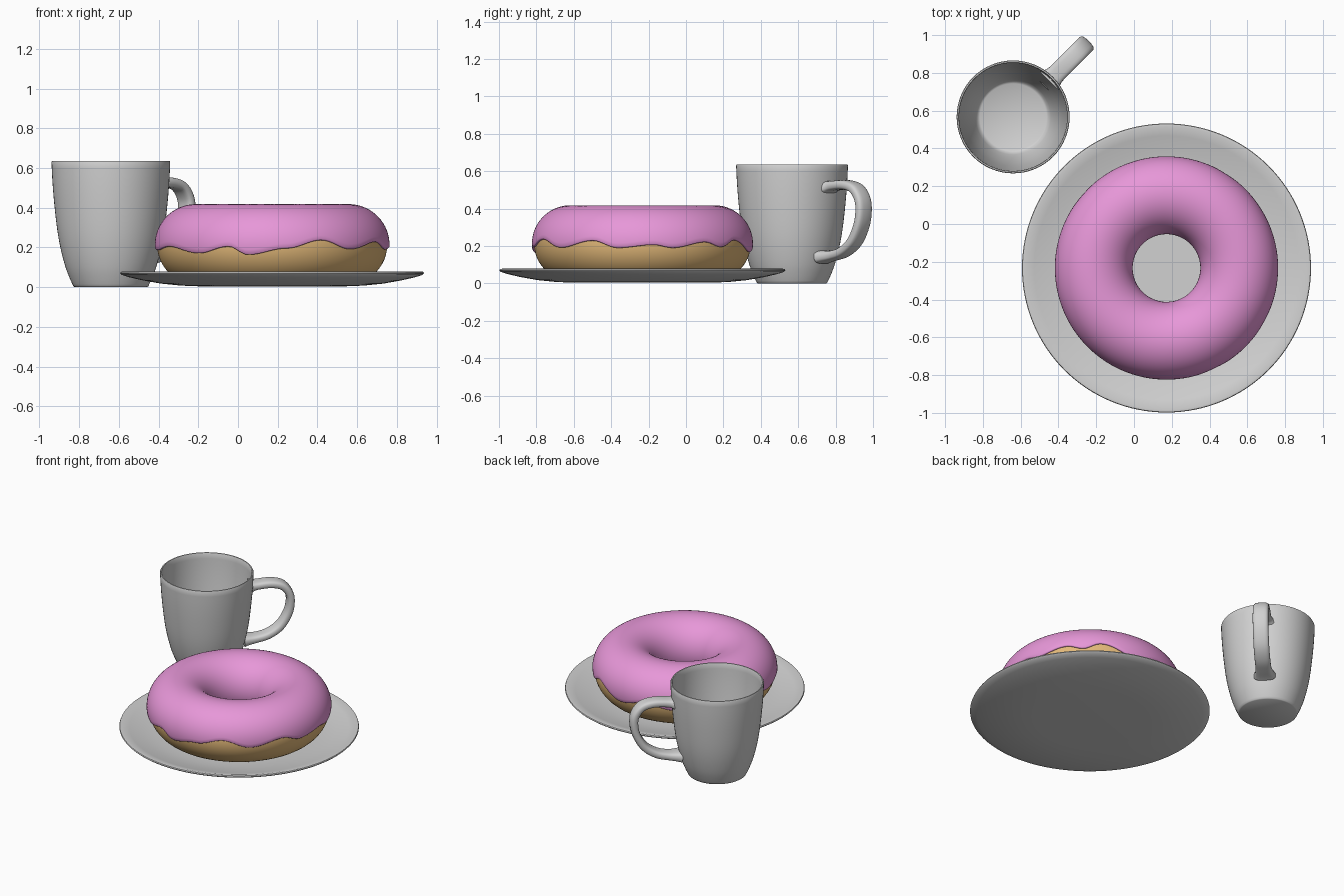
import bpy, math
from math import sin, cos, pi, radians
from mathutils import Vector

if "Cube" in bpy.data.objects:
    bpy.data.objects.remove(bpy.data.objects["Cube"])


def material(name, rgb):
    m = bpy.data.materials.new(name)
    m.diffuse_color = (*rgb, 1)
    m.use_nodes = True
    m.node_tree.nodes["Principled BSDF"].inputs["Base Color"].default_value = m.diffuse_color
    return m


CERAMIC = material("ceramic grey", (0.64, 0.64, 0.64))
DOUGH = material("baked dough", (0.76, 0.48, 0.19))
ICING = material("pink icing", (0.80, 0.31, 0.69))


def make(name, verts, faces, mat, loc, angle=40):
    me = bpy.data.meshes.new(name)
    me.from_pydata([tuple(v) for v in verts], [], faces)
    me.materials.append(mat)
    ob = bpy.data.objects.new(name, me)
    ob.location = loc
    bpy.context.collection.objects.link(ob)
    bpy.ops.object.select_all(action='DESELECT')
    bpy.context.view_layer.objects.active = ob
    ob.select_set(True)
    bpy.ops.object.shade_smooth_by_angle(angle=radians(angle))
    return ob


def grid_faces(rows, cols, wrap_rows=False):
    """Quads over a grid whose columns always wrap."""
    out = []
    for i in range(rows if wrap_rows else rows - 1):
        for j in range(cols):
            a, b = i * cols, ((i + 1) % rows) * cols
            k = (j + 1) % cols
            out.append((a + j, a + k, b + k, b + j))
    return out


def spline(pts, steps):
    """Catmull-Rom curve through the points."""
    p = [Vector(q) for q in pts]
    p = [2 * p[0] - p[1]] + p + [2 * p[-1] - p[-2]]
    out = []
    for i in range(1, len(p) - 2):
        a, b, c, d = p[i - 1:i + 3]
        for s in range(steps):
            t = s / steps
            out.append(0.5 * (2 * b + (c - a) * t + (2 * a - 5 * b + 4 * c - d) * t * t
                              + (3 * b - a - 3 * c + d) * t ** 3))
    return out + [p[-2]]


def lathe(name, profile, mat, loc, n=96):
    """Revolve an (r, z) profile running bottom centre -> outside -> top centre."""
    verts = [(r * cos(2 * pi * j / n), r * sin(2 * pi * j / n), z)
             for r, z in profile for j in range(n)]
    faces = grid_faces(len(profile), n)
    last = (len(profile) - 1) * n
    faces += [tuple(reversed(range(n))), tuple(range(last, last + n))]
    return make(name, verts, faces, mat, loc)


PLATE = (0.172, -0.233, 0)
MUG = (-0.64, 0.567, 0)

# Plate
lathe("plate", [(0.36, 0.004), (0.46, 0.008), (0.56, 0.018), (0.65, 0.034), (0.72, 0.05),
                (0.757, 0.062), (0.765, 0.070), (0.762, 0.077), (0.75, 0.079),
                (0.70, 0.066), (0.62, 0.045), (0.53, 0.030), (0.45, 0.024), (0.35, 0.022)],
      CERAMIC, PLATE, 128)

# Mug body with hollow inside
outer = spline([(0.188, 0.004), (0.205, 0.04), (0.228, 0.10), (0.252, 0.19),
                (0.270, 0.29), (0.285, 0.42), (0.294, 0.53), (0.299, 0.63)], 3)
inner = [(r - 0.013, z) for r, z in reversed(outer) if z > 0.05]
body = [(0.182, 0.0)] + [tuple(p) for p in outer] + [(0.296, 0.636), (0.289, 0.636)]
lathe("mug_body", body + inner + [(0.188, 0.032), (0.176, 0.025)], CERAMIC, MUG, 64)

# Mug handle: rounded strap swept along a curve at 45 degrees
path = spline([(0.275, 0.515), (0.32, 0.522), (0.41, 0.527), (0.485, 0.508), (0.53, 0.455),
               (0.541, 0.39), (0.525, 0.31), (0.475, 0.225), (0.40, 0.172),
               (0.32, 0.150), (0.235, 0.142)], 5)
u, v, up = Vector((1, 1, 0)).normalized(), Vector((-1, 1, 0)).normalized(), Vector((0, 0, 1))
verts, SEG = [], 20
for i, p in enumerate(path):
    t = (path[min(i + 1, len(path) - 1)] - path[max(i - 1, 0)]).normalized()
    end = abs(2 * i / (len(path) - 1) - 1)
    flare = 1 + 0.4 * max(0, (end - 0.75) / 0.25) ** 2
    for k in range(SEG):
        a = 2 * pi * k / SEG
        w = math.copysign(abs(cos(a)) ** 0.65, cos(a)) * 0.05 * flare
        h = math.copysign(abs(sin(a)) ** 0.65, sin(a)) * 0.026 * flare
        verts.append(u * (p.x - t.y * h) + up * (p.y + t.x * h) + v * w)
rows = len(path)
faces = grid_faces(rows, SEG) + [tuple(reversed(range(SEG))),
                                 tuple(range((rows - 1) * SEG, rows * SEG))]
handle = make("mug_handle", verts, faces, CERAMIC, MUG, 60)

# Doughnut dough: full ring
R, CZ, N = 0.385, 0.212, 160


def ring_point(theta, phi, r):
    d = R + r * cos(phi)
    return (d * cos(theta), d * sin(theta), CZ + r * sin(phi))


M = 48
make("doughnut_dough", [ring_point(2 * pi * j / N, 2 * pi * i / M, 0.194)
                        for i in range(M) for j in range(N)],
     [f[::-1] for f in grid_faces(M, N, True)], DOUGH, PLATE)

# Icing: upper shell of the ring with a wavy, rolled-in lower edge
WAVES = [(-13, .195), (6, .212), (16, .195), (35, .227), (46, .2), (57, .238), (80, .172),
         (100, .215), (118, .185), (138, .235), (158, .18), (174, .212), (190, .19),
         (208, .21), (231, .175), (248, .21), (258, .167), (277, .2), (295, .243),
         (312, .196), (333, .235), (347, .195)]


def edge_height(deg):
    deg = (deg + 13) % 360 - 13
    for (a, za), (b, zb) in zip(WAVES, WAVES[1:]):
        if a <= deg <= b:
            s = 0.5 - 0.5 * cos(pi * (deg - a) / (b - a))
            return za + (zb - za) * s
    return WAVES[0][1]


THICK, ROWS = 0.206, 36
verts = []
for i in range(-3, ROWS + 4):
    for j in range(N):
        th = 2 * pi * j / N
        z_in = 0.14 + 0.018 * sin(9 * th) + 0.010 * sin(5 * th + 1)
        lo = math.asin((edge_height(360 * j / N) - CZ) / THICK)
        hi = pi - math.asin((z_in - CZ) / THICK)
        over = max(0, -i, i - ROWS)
        k = min(max(i, 0), ROWS) / ROWS
        drop = (0, 0.022, 0.028, 0.02)[over] * (-1 if i < 0 else 1)
        r = (THICK, 0.203, 0.198, 0.190)[over]
        verts.append(ring_point(th, lo + (hi - lo) * k + drop, r))
make("doughnut_icing", verts, [f[::-1] for f in grid_faces(ROWS + 7, N)][::1], ICING, PLATE, 60)

# Consistent outward normals on every part
import bmesh
for ob in bpy.data.objects:
    bm = bmesh.new()
    bm.from_mesh(ob.data)
    bmesh.ops.recalc_face_normals(bm, faces=bm.faces)
    bm.to_mesh(ob.data)
    bm.free()
